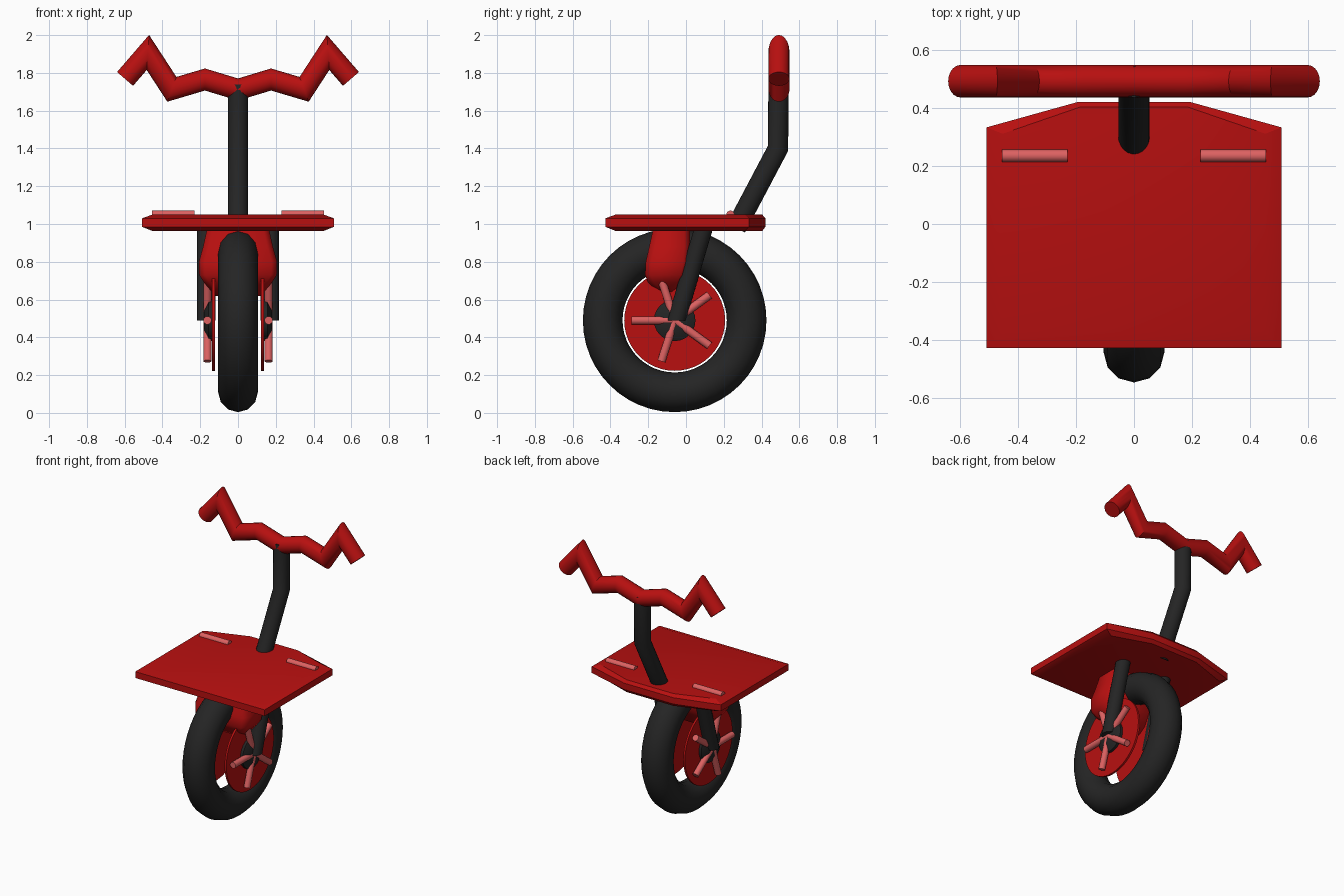
import bpy, bmesh, math
from mathutils import Vector

if "Cube" in bpy.data.objects:
    bpy.data.objects.remove(bpy.data.objects["Cube"])


def material(name, rgb):
    m = bpy.data.materials.new(name)
    m.diffuse_color = (*rgb, 1)
    m.use_nodes = True
    m.node_tree.nodes["Principled BSDF"].inputs["Base Color"].default_value = m.diffuse_color
    return m


RED = material("red_paint", (0.48, 0.005, 0.005))
DARK = material("dark_rubber", (0.018, 0.018, 0.018))
PINK = material("pink_trim", (0.72, 0.12, 0.12))
AXLE_Y, AXLE_Z = -0.06, 0.49


def loft(name, rings, mat, closed=False, angle=35):
    """Skin a list of point rings, capping the ends unless closed."""
    bm = bmesh.new()
    loops = [[bm.verts.new(p) for p in r] for r in rings]
    n = len(loops[0])
    pairs = list(zip(loops, loops[1:])) + ([(loops[-1], loops[0])] if closed else [])
    for a, b in pairs:
        for i in range(n):
            bm.faces.new((a[i], a[(i + 1) % n], b[(i + 1) % n], b[i]))
    if not closed:
        bm.faces.new(loops[0][::-1])
        bm.faces.new(loops[-1])
    bmesh.ops.recalc_face_normals(bm, faces=bm.faces)
    me = bpy.data.meshes.new(name)
    bm.to_mesh(me)
    bm.free()
    ob = bpy.data.objects.new(name, me)
    bpy.context.collection.objects.link(ob)
    me.materials.append(mat)
    bpy.ops.object.select_all(action='DESELECT')
    ob.select_set(True)
    bpy.context.view_layer.objects.active = ob
    bpy.ops.object.shade_smooth_by_angle(angle=math.radians(angle))
    return ob


def tube(name, path, radius, mat, sides=16, radius_end=None, flat_start=None):
    """Round tube along a planar path with mitred corners."""
    pts = [Vector(p) for p in path]
    dirs = [(b - a).normalized() for a, b in zip(pts, pts[1:])]
    d0 = dirs[0]
    u = d0.orthogonal().normalized()
    v = d0.cross(u)
    base = [u * math.cos(2 * math.pi * i / sides) + v * math.sin(2 * math.pi * i / sides)
            for i in range(sides)]
    ring = [pts[0] + o * radius for o in base]
    if flat_start:  # slide the first ring onto a given end plane
        nrm = Vector(flat_start)
        ring = [q - d0 * ((q - pts[0]).dot(nrm) / d0.dot(nrm)) for q in ring]
    rings = [ring]
    for k in range(1, len(pts)):
        d = dirs[k - 1]
        plane = (d + dirs[k]).normalized() if k < len(dirs) else d
        ring = [q + d * ((pts[k] - q).dot(plane) / d.dot(plane)) for q in rings[-1]]
        if radius_end and k == len(pts) - 1:
            ring = [pts[k] + (q - pts[k]) * radius_end / radius for q in ring]
        rings.append(ring)
    return loft(name, rings, mat)


# tyre
R, r = 0.381, 0.105
tyre_rings = []
for i in range(48):
    a = 2 * math.pi * i / 48
    ring = []
    for j in range(12):
        b = 2 * math.pi * j / 12
        d = R + r * math.cos(b)
        ring.append((r * math.sin(b), AXLE_Y + d * math.cos(a), AXLE_Z + d * math.sin(a)))
    tyre_rings.append(ring)
loft("tyre", tyre_rings, DARK, closed=True, angle=60)

for side, s in (("right", 1), ("left", -1)):
    # wheel disc and hub
    tube(side + "_wheel_disc", [(s * 0.123, AXLE_Y, AXLE_Z), (s * 0.137, AXLE_Y, AXLE_Z)],
         0.267, RED, 48)
    tube(side + "_hub", [(s * 0.13, AXLE_Y, AXLE_Z), (s * 0.155, AXLE_Y, AXLE_Z),
                         (s * 0.18, AXLE_Y, AXLE_Z)], 0.11, DARK, 24, radius_end=0.06)
    # five radial spokes
    for k in range(5):
        a = math.pi + k * 2 * math.pi / 5
        tube(f"{side}_spoke_{k + 1}",
             [(s * 0.162, AXLE_Y, AXLE_Z),
              (s * 0.162, AXLE_Y + 0.228 * math.cos(a), AXLE_Z + 0.228 * math.sin(a))],
             0.022, PINK, 12)
    # fork leg with a level bottom end
    tube(side + "_fork_leg", [(s * 0.168, AXLE_Y + 0.01, AXLE_Z), (s * 0.168, 0.035, 0.78),
                              (s * 0.168, 0.10, 1.0)], 0.048, DARK, 16,
         flat_start=(0, 0, 1))
    # raised strip on the deck
    tube(side + "_deck_strip", [(s * 0.23, 0.235, 1.049), (s * 0.455, 0.235, 1.049)],
         0.022, PINK, 12)

# wheel housing between the fork legs
sections = [  # height, half width, back y, front y
    (0.62, 0.12, -0.13, -0.06), (0.69, 0.18, -0.20, -0.02), (0.73, 0.205, -0.217, 0.0),
    (0.80, 0.207, -0.213, 0.015), (0.88, 0.185, -0.195, 0.02), (0.97, 0.165, -0.175, 0.02)]
rings = []
for z, w, y0, y1 in sections:
    c = 0.03
    rings.append([(-w, y0 + c, z), (-w + c, y0, z), (w - c, y0, z), (w, y0 + c, z),
                  (w, y1 - c, z), (w - c, y1, z), (-w + c, y1, z), (-w, y1 - c, z)])
loft("wheel_housing", rings, RED, angle=60)


# deck with thin sloped edges
def deck_ring(z, inset):
    h, m = 0.508 - inset, 0.195 - inset * 0.2
    y0, y1, y2 = -0.427 + inset, 0.333 - inset * 0.4, 0.42 - inset * 0.3
    return [(-h, y0, z), (h, y0, z), (h, y1, z), (m, y2, z), (-m, y2, z), (-h, y1, z)]


loft("deck", [deck_ring(0.963, 0.055), deck_ring(0.985, 0), deck_ring(1.03, 0),
              deck_ring(1.05, 0.055)], RED, angle=30)

# steering stem
tube("stem", [(0, 0.265, 0.98), (0, 0.487, 1.40), (0, 0.49, 1.738)], 0.054, DARK, 20)

# zigzag handlebar
half = [(0.175, 1.765), (0.35, 1.713), (0.477, 1.908), (0.598, 1.768)]
path = [(-x, 0.492, z) for x, z in reversed(half)] + [(0, 0.492, 1.712)] + \
       [(x, 0.492, z) for x, z in half]
tube("handlebar", path, 0.056, RED, 20)
